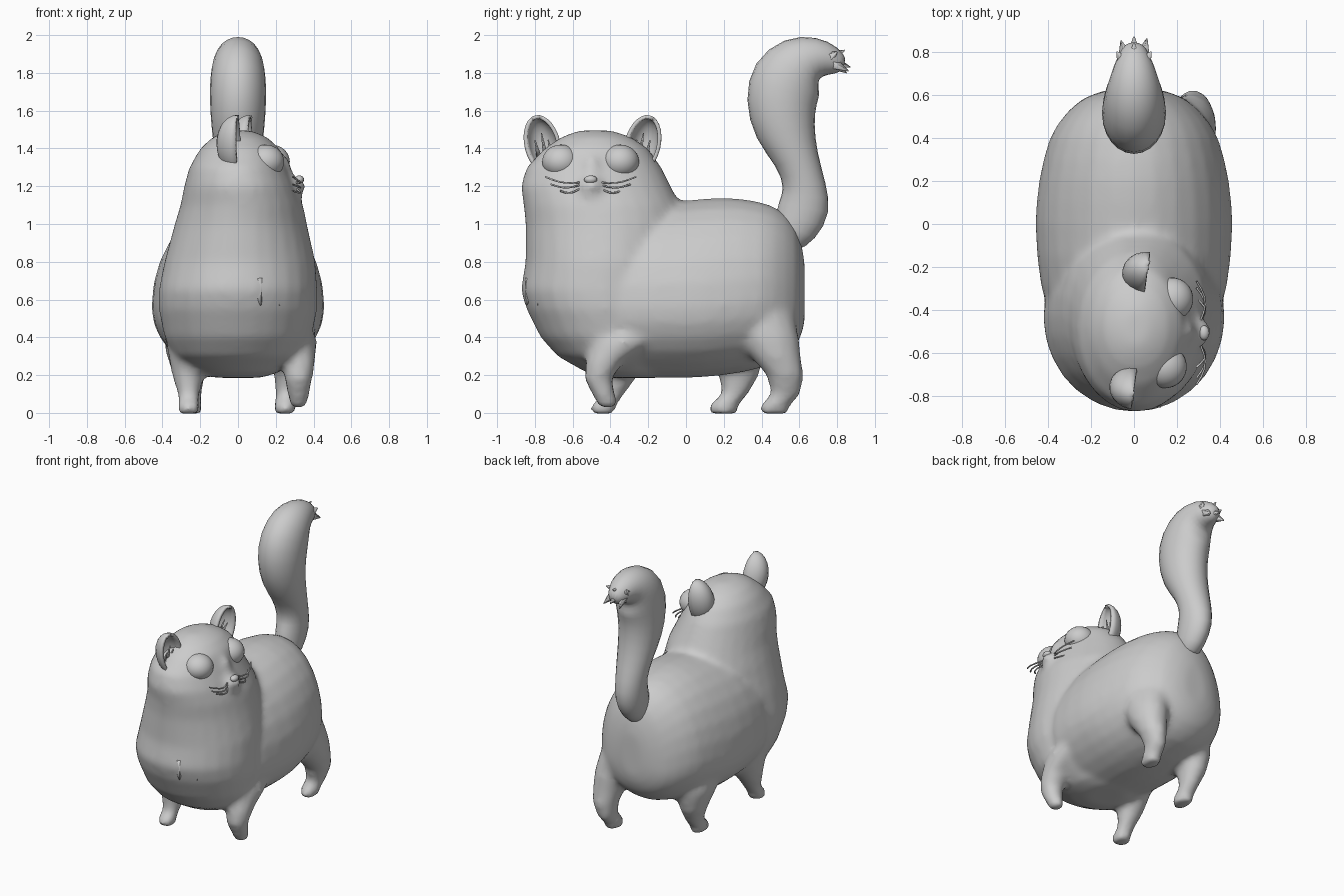
import bpy, bmesh
from math import sin, cos, pi, radians
from mathutils import Vector, Matrix

if "Cube" in bpy.data.objects:
    bpy.data.objects.remove(bpy.data.objects["Cube"])


def loft(bm, rings):
    """Skin a list of point rings and close both ends."""
    vs = [[bm.verts.new(p) for p in r] for r in rings]
    n = len(vs[0])
    faces = [bm.faces.new((a[i], a[(i + 1) % n], b[(i + 1) % n], b[i]))
             for a, b in zip(vs, vs[1:]) for i in range(n)]
    faces += [bm.faces.new(vs[0][::-1]), bm.faces.new(vs[-1])]
    bmesh.ops.recalc_face_normals(bm, faces=faces)


def ring(c, u, v, n=28):
    c, u, v = Vector(c), Vector(u), Vector(v)
    return [c + u * cos(2 * pi * i / n) + v * sin(2 * pi * i / n) for i in range(n)]


def ball(bm, loc, size, rot=None, u=20, v=14):
    m = Matrix.Translation(loc) @ (rot or Matrix()) @ Matrix.Diagonal((*size, 1))
    return bmesh.ops.create_uvsphere(bm, u_segments=u, v_segments=v, radius=1, matrix=m)["verts"]


def finish(name, bm):
    me = bpy.data.meshes.new(name)
    bm.to_mesh(me)
    bm.free()
    ob = bpy.data.objects.new(name, me)
    bpy.context.collection.objects.link(ob)
    for p in me.polygons:
        p.use_smooth = True
    return ob


def spike(bm, a, b, r):
    """Small tapered lock of fur from a to b."""
    a, b = Vector(a), Vector(b)
    d = b - a
    m = Matrix.Translation((a + b) / 2) @ d.to_track_quat('Z', 'Y').to_matrix().to_4x4()
    bmesh.ops.create_cone(bm, cap_ends=True, segments=5, radius1=r, radius2=0.003,
                          depth=d.length, matrix=m)


# Body: upright chest and head column, rows are z, y front, y back, x centre, x half width
bm = bmesh.new()
column = [(.185, -.42, -.15, 0, .12), (.215, -.53, -.1, 0, .22), (.3, -.68, -.05, 0, .34),
          (.4, -.77, 0, 0, .39), (.55, -.845, 0, 0, .42), (.65, -.875, 0, 0, .42), (.8, -.85, 0, .01, .4),
          (1.0, -.85, 0, .015, .35), (1.1, -.86, -.03, .02, .325), (1.2, -.875, -.08, .01, .295),
          (1.3, -.845, -.13, 0, .258), (1.4, -.75, -.2, .01, .21), (1.46, -.66, -.29, .01, .145),
          (1.495, -.57, -.39, .01, .06)]
loft(bm, [ring((x, (f + b) / 2, z), (w, 0, 0), (0, (b - f) / 2, 0)) for z, f, b, x, w in column])

# Pear-shaped torso, rows are y, bottom, widest height, top, x half width
torso = [(-.5, .22, .56, .95, .36), (-.3, .19, .56, 1.08, .43), (-.15, .185, .56, 1.11, .45),
         (0, .185, .56, 1.125, .458), (.1, .19, .56, 1.135, .453), (.2, .2, .57, 1.14, .44),
         (.3, .215, .58, 1.133, .42), (.4, .24, .59, 1.115, .39), (.47, .26, .59, 1.09, .35),
         (.53, .3, .57, 1.05, .3), (.58, .35, .56, .99, .24), (.61, .41, .57, .9, .17),
         (.628, .48, .6, .8, .09)]
rings = []
for y, lo, mid, hi, w in torso:
    r = ring((0, y, 0), (w, 0, 0), (0, 0, 1))
    for p in r:
        p.z = mid + p.z * ((hi - mid) if p.z > 0 else (mid - lo))
    rings.append(r)
loft(bm, rings)

# Legs, rows are x, y, z, x radius, y radius
legs = [
    [(-.26, -.44, -.005, .055, .065), (-.26, -.44, .04, .06, .07), (-.26, -.39, .09, .058, .058),
     (-.265, -.35, .2, .085, .1), (-.25, -.32, .36, .13, .17), (-.22, -.3, .5, .14, .17)],
    [(.32, -.41, .025, .045, .045), (.32, -.43, .08, .055, .06), (.32, -.465, .18, .075, .075),
     (.32, -.43, .27, .09, .1), (.3, -.33, .38, .12, .18), (.25, -.26, .5, .13, .17)],
    [(.25, .47, -.005, .055, .075), (.25, .47, .04, .06, .08), (.26, .53, .1, .06, .08),
     (.275, .525, .2, .085, .1), (.27, .475, .3, .11, .135), (.255, .435, .4, .13, .165),
     (.225, .4, .52, .14, .175), (.17, .36, .66, .12, .15)],
    [(-.25, .2, -.005, .055, .075), (-.25, .2, .04, .06, .08), (-.25, .26, .1, .058, .07),
     (-.26, .28, .2, .085, .11), (-.26, .25, .34, .13, .17), (-.24, .23, .48, .14, .17)]]
for leg in legs:
    loft(bm, [ring((x, y, z), (rx, 0, 0), (0, ry, 0), 14) for x, y, z, rx, ry in leg])

# Nose bridge, muzzle and chin
ball(bm, (.205, -.5, 1.27), (.085, .06, .11))
ball(bm, (.27, -.5, 1.2), (.09, .075, .05))
ball(bm, (.26, -.5, 1.15), (.085, .085, .045))
body = finish("body", bm)
m = body.modifiers.new("blend", 'REMESH')
m.mode, m.voxel_size, m.use_smooth_shade = 'VOXEL', .022, True
m = body.modifiers.new("soften", 'SMOOTH')
m.factor, m.iterations = .5, 8

# Tail: S-curve, rows are y, z, side radius, in-plane radius
path = [(.52, .88, .07, .07), (.58, .97, .09, .125), (.63, 1.09, .1, .15), (.632, 1.2, .105, .115),
        (.59, 1.34, .125, .115), (.52, 1.49, .145, .17), (.5, 1.65, .157, .2), (.53, 1.77, .155, .21),
        (.61, 1.862, .14, .165), (.7, 1.885, .11, .115), (.78, 1.865, .08, .08), (.84, 1.835, .04, .04)]
bm = bmesh.new()
rings = []
for i, (y, z, rx, rn) in enumerate(path):
    a, b = path[max(i - 1, 0)], path[min(i + 1, len(path) - 1)]
    t = Vector((0, b[0] - a[0], b[1] - a[1])).normalized()
    rings.append(ring((0, y, z), (rx, 0, 0), Vector((0, -t.z, t.y)) * rn, 12))
loft(bm, rings)
tail = finish("tail", bm)
tail.modifiers.new("round", 'SUBSURF').levels = 1

# Ragged fur at the tail tip and tufts on the chest
bm = bmesh.new()
for x, y, z in [(-.08, .8, 1.91), (.08, .8, 1.91), (0, .84, 1.92), (-.06, .85, 1.8), (.06, .86, 1.81), (0, .87, 1.83)]:
    spike(bm, (x * .5, .74, 1.87), (x, y, z), .05)
finish("tail_tip_fur", bm)
bm = bmesh.new()
for x, y in [(.1, -.835), (.2, -.775)]:
    spike(bm, (x, y + .025, .7), (x + .02, y - .01, .57), .05)
finish("chest_fur", bm)

# Eyes, nose, ears and whiskers: the head is turned towards +x
turn = Matrix.Rotation(radians(-8), 4, 'Z')
for side, tag in ((-1, "left"), (1, "right")):
    bm = bmesh.new()
    ball(bm, (.16 + side * .015, -.505 + side * .157, 1.33), (.1, .1, .09), turn, 24, 16)
    finish(tag + "_eye", bm)

    bm = bmesh.new()
    tilt = turn @ Matrix.Rotation(radians(-14 * side), 4, 'X')
    vs = ball(bm, (0, 0, 0), (.115, .096, .16), None, 20, 14)
    bmesh.ops.delete(bm, geom=[v for v in vs if v.co.x > .01], context='VERTS')
    bm.transform(Matrix.Translation((.03 + side * .03, -.495 + side * .265, 1.42)) @ tilt)
    ear = finish(tag + "_ear", bm)
    s = ear.modifiers.new("rim", 'SOLIDIFY')
    s.thickness, s.offset = .02, -1

    bm = bmesh.new()
    for k in (-.035, 0, .035):
        y = -.495 + side * (.25 + k)
        spike(bm, (side * .03 - .02, y, 1.36), (side * .03 + .02, y + side * .02, 1.48 - abs(k)), .014)
    finish(tag + "_ear_fur", bm)

    cu = bpy.data.curves.new(tag + "_whiskers", 'CURVE')
    cu.dimensions, cu.bevel_depth, cu.bevel_resolution = '3D', .005, 1
    for z, dz, out in ((1.22, .03, .18), (1.205, .005, .15), (1.185, -.01, .1)):
        sp = cu.splines.new('POLY')
        sp.points.add(5)
        for i, p in enumerate(sp.points):
            f = i / 5
            p.co = (.31 + .03 * sin(pi * f) - .02 * f, -.505 + side * (.06 + out * f),
                    z + dz * f - .015 * sin(pi * f), 1)
    bpy.context.collection.objects.link(bpy.data.objects.new(tag + "_whiskers", cu))

bm = bmesh.new()
ball(bm, (.325, -.505, 1.235), (.025, .035, .022), None, 12, 8)
finish("nose", bm)
